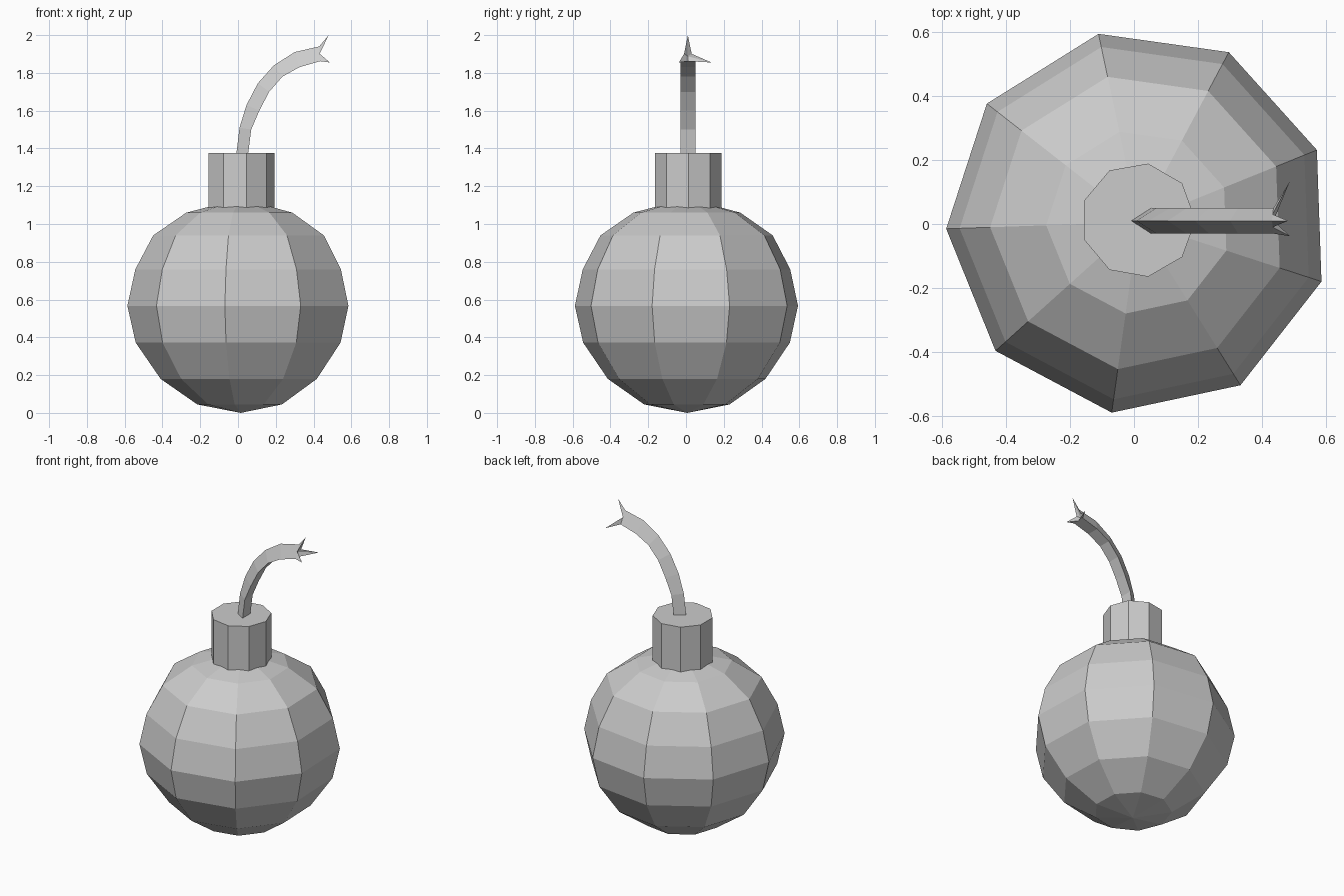
import bpy, bmesh
from math import radians, cos, sin

if "Cube" in bpy.data.objects:
    bpy.data.objects.remove(bpy.data.objects["Cube"])

SIDES = 9


def finish(name, bm):
    bmesh.ops.recalc_face_normals(bm, faces=bm.faces)
    mesh = bpy.data.meshes.new(name)
    bm.to_mesh(mesh)
    bm.free()
    obj = bpy.data.objects.new(name, mesh)
    bpy.context.collection.objects.link(obj)
    return obj


def bridge(bm, a, b):
    n = len(a)
    for i in range(n):
        j = (i + 1) % n
        bm.faces.new((a[i], a[j], b[j], b[i]))


def lathe(name, profile, centre, turn, bottom=None, top=None):
    """Nine-sided solid from (radius, z) rings; ends are flat or go to a pole."""
    bm = bmesh.new()
    cx, cy = centre
    rings = []
    for r, z in profile:
        rings.append([bm.verts.new((cx + r * cos(turn + radians(360 / SIDES * i)),
                                    cy + r * sin(turn + radians(360 / SIDES * i)), z))
                      for i in range(SIDES)])
    for a, b in zip(rings, rings[1:]):
        bridge(bm, a, b)
    for ring, pole in ((rings[0], bottom), (rings[-1], top)):
        if pole is None:
            bm.faces.new(ring)
        else:
            p = bm.verts.new((cx, cy, pole))
            for i in range(SIDES):
                bm.faces.new((ring[i], ring[(i + 1) % SIDES], p))
    return finish(name, bm)


# Round body
lathe("body", [(0.23, 0.045), (0.424, 0.18), (0.556, 0.372), (0.6, 0.567),
               (0.558, 0.76), (0.463, 0.94), (0.288, 1.06)],
      (0.014, 0.006), radians(22), bottom=0.0, top=1.135)

# Neck
lathe("neck", [(0.179, 1.05), (0.179, 1.375)], (0.013, 0.012), 0)

# Fuse: triangular tube, each row is outer ridge (x, z) and inner edge (x, z)
path = [(-0.01, 1.36, 0.052, 1.36), (0.008, 1.51, 0.07, 1.50),
        (0.045, 1.63, 0.113, 1.60), (0.105, 1.745, 0.165, 1.70),
        (0.19, 1.84, 0.235, 1.78), (0.30, 1.91, 0.325, 1.83),
        (0.43, 1.94, 0.435, 1.862)]
bm = bmesh.new()
rings = [[bm.verts.new(p) for p in ((ox, 0.01, oz), (ix, 0.05, iz), (ix, -0.03, iz))]
         for ox, oz, ix, iz in path]
for a, b in zip(rings, rings[1:]):
    bridge(bm, a, b)
bm.faces.new(rings[0])

# Frayed tip: every corner runs out to a spike, with valleys between
end = rings[-1]
spikes = [bm.verts.new(p) for p in ((0.48, 0.01, 2.0), (0.487, 0.135, 1.855),
                                    (0.487, -0.038, 1.855))]
mids = [bm.verts.new((end[i].co + end[(i + 1) % 3].co) / 2) for i in range(3)]
core = bm.verts.new((0.42, 0.01, 1.888))
for i in range(3):
    j = (i + 1) % 3
    bm.faces.new((end[i], mids[i], spikes[i]))
    bm.faces.new((mids[i], end[j], spikes[j]))
    bm.faces.new((spikes[i], mids[i], core))
    bm.faces.new((mids[i], spikes[j], core))
finish("fuse", bm)
